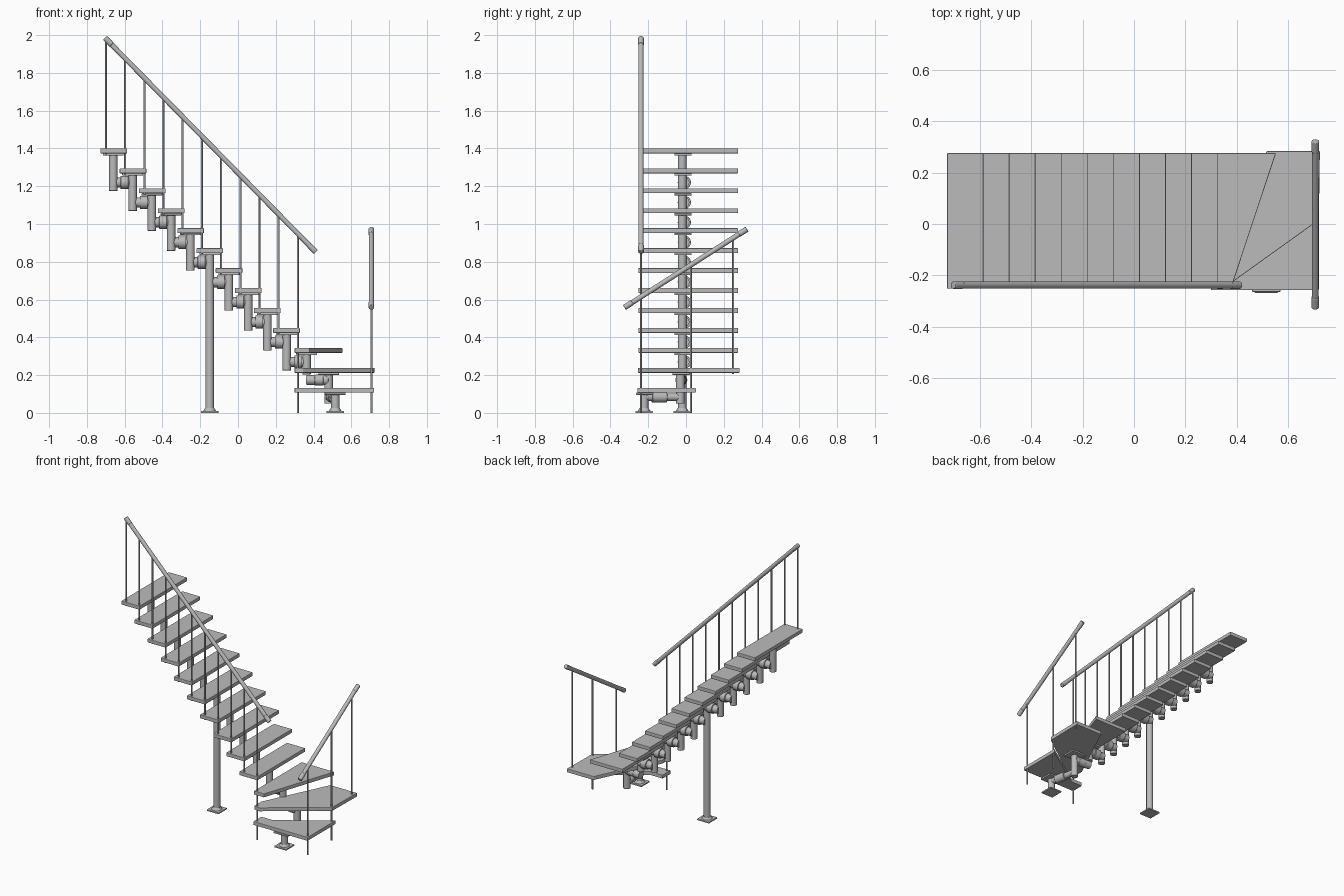
import bpy, bmesh, math
from mathutils import Vector

if "Cube" in bpy.data.objects:
    bpy.data.objects.remove(bpy.data.objects["Cube"])


def material(name, c):
    m = bpy.data.materials.new(name)
    m.diffuse_color = (c, c, c, 1)
    m.use_nodes = True
    m.node_tree.nodes["Principled BSDF"].inputs["Base Color"].default_value = m.diffuse_color
    return m


GREY = material("plain grey", 0.5)


def finish(name, bm, bevel=0.0, smooth=False):
    bmesh.ops.recalc_face_normals(bm, faces=bm.faces)
    me = bpy.data.meshes.new(name)
    bm.to_mesh(me)
    bm.free()
    me.materials.append(GREY)
    ob = bpy.data.objects.new(name, me)
    bpy.context.collection.objects.link(ob)
    if bevel:
        mod = ob.modifiers.new("Bevel", "BEVEL")
        mod.width, mod.segments = bevel, 2
    if smooth:
        bpy.ops.object.select_all(action="DESELECT")
        bpy.context.view_layer.objects.active = ob
        ob.select_set(True)
        bpy.ops.object.shade_smooth_by_angle(angle=math.radians(35))
    return ob


def tube(name, a, b, r, sides=20, bevel=0.0, r2=None):
    """Solid round bar from point a to point b."""
    a, b = Vector(a), Vector(b)
    d = b - a
    bm = bmesh.new()
    bmesh.ops.create_cone(bm, cap_ends=True, segments=sides, radius1=r,
                          radius2=r if r2 is None else r2, depth=d.length)
    ob = finish(name, bm, bevel, True)
    ob.location = (a + b) / 2
    ob.rotation_euler = d.to_track_quat("Z", "Y").to_euler()
    return ob


def slab(name, outline, z0, z1, bevel=0.0):
    """Flat plate extruded from a plan outline."""
    bm = bmesh.new()
    f = bm.faces.new([bm.verts.new((x, y, z0)) for x, y in outline])
    top = bmesh.ops.extrude_face_region(bm, geom=[f])["geom"]
    bmesh.ops.translate(bm, vec=(0, 0, z1 - z0),
                        verts=[v for v in top if isinstance(v, bmesh.types.BMVert)])
    return finish(name, bm, bevel)


def rect(x0, x1, y0, y1):
    return [(x0, y0), (x1, y0), (x1, y1), (x0, y1)]


RISE, RUN, THICK = 0.1056, 0.1016, 0.026
SPINE_Y, RAIL_Y, SIDE_X = -0.02, -0.238, 0.706


def top_z(i):
    return 1.40 - RISE * i


# Treads: ten straight, then three winders turning the corner
outlines = [rect(-0.728 + RUN * i, -0.587 + RUN * i, -0.252, 0.276) for i in range(10)]
outlines += [
    [(0.30, -0.252), (0.378, -0.252), (0.389, -0.218), (0.553, 0.276), (0.30, 0.276)],
    [(0.30, -0.25), (0.345, -0.254), (0.389, -0.222), (0.72, 0.015), (0.724, 0.284),
     (0.517, 0.284), (0.30, -0.17)],
    [(0.30, -0.258), (0.72, -0.258), (0.72, 0.053), (0.389, -0.17), (0.30, -0.17)],
]
for i, o in enumerate(outlines):
    slab(f"tread_{i}", o, top_z(i) - THICK, top_z(i), 0.003)

# Spine: column and mounting flange under each tread
cols = [(-0.66 + 0.102 * i, SPINE_Y) for i in range(10)]
cols += [(0.363, SPINE_Y), (0.48, -0.03), (0.515, -0.222)]
for i, (x, y) in enumerate(cols):
    z = top_z(i) - THICK
    low = 0.0 if i in (5, 12) else top_z(i) - (0.225 if i < 10 else 0.14 if i == 10 else 0.19)
    tube(f"column_{i}", (x, y, low), (x, y, z), 0.0225, 24, 0.002)
    slab(f"flange_{i}", rect(x - 0.055, x + 0.055, y - 0.042, y + 0.05), z - 0.011, z, 0.002)

# Horizontal connectors between neighbouring columns
for i in range(12):
    (x0, y0), (x1, y1) = cols[i], cols[i + 1]
    z = top_z(i) - (0.18 if i < 10 else 0.17 if i == 10 else 0.155)
    off = 0.011 if i < 10 else 0.0
    a, b = Vector((x0, y0 + off, z)), Vector((x1, y1 + off, z))
    tube(f"connector_{i}", a, b, 0.027 if i < 11 else 0.02, 24)
    tube(f"connector_sleeve_{i}", a.lerp(b, 0.38), a.lerp(b, 0.78),
         0.035 if i < 10 else 0.028, 24, 0.002)

# Floor plates under the two supports
for i in (5, 12):
    x, y = cols[i]
    slab(f"floor_plate_{i}", rect(x - 0.046, x + 0.046, y - 0.046, y + 0.046), 0, 0.01, 0.002)
    tube(f"floor_collar_{i}", (x, y, 0.01), (x, y, 0.025), 0.034, 24, 0, 0.024)


def handrail(name, a, b, r):
    """Round rail with slightly thicker end caps."""
    a, b = Vector(a), Vector(b)
    step = (b - a).normalized() * 0.05
    tube(name, a, b, r, 20, 0.003)
    tube(name + "_cap_upper", a, a + step, r + 0.0015, 20, 0.003)
    tube(name + "_cap_lower", b - step, b, r + 0.0015, 20, 0.003)

    def height(t, axis):
        return a.z + (b.z - a.z) * (t - a[axis]) / (b[axis] - a[axis])
    return height


# Long handrail and its balusters
h = handrail("long_handrail", (-0.704, RAIL_Y, 1.985), (0.412, RAIL_Y, 0.852), 0.0135)
for i in range(11):
    x = -0.699 + RUN * i
    low = 0.0 if i == 10 else top_z(i) - THICK - 0.006
    tube(f"baluster_{i}", (x, RAIL_Y, low), (x, RAIL_Y, h(x, 0)), 0.0052, 12)

# Short handrail along the winder side
h = handrail("short_handrail", (SIDE_X, 0.323, 0.973), (SIDE_X, -0.326, 0.558), 0.0135)
for i, (y, low) in enumerate([(RAIL_Y, 0.0), (0.026, 0.0), (0.25, top_z(11) - THICK - 0.006)]):
    tube(f"side_baluster_{i}", (SIDE_X, y, low), (SIDE_X, y, h(y, 1)), 0.0052, 12)
